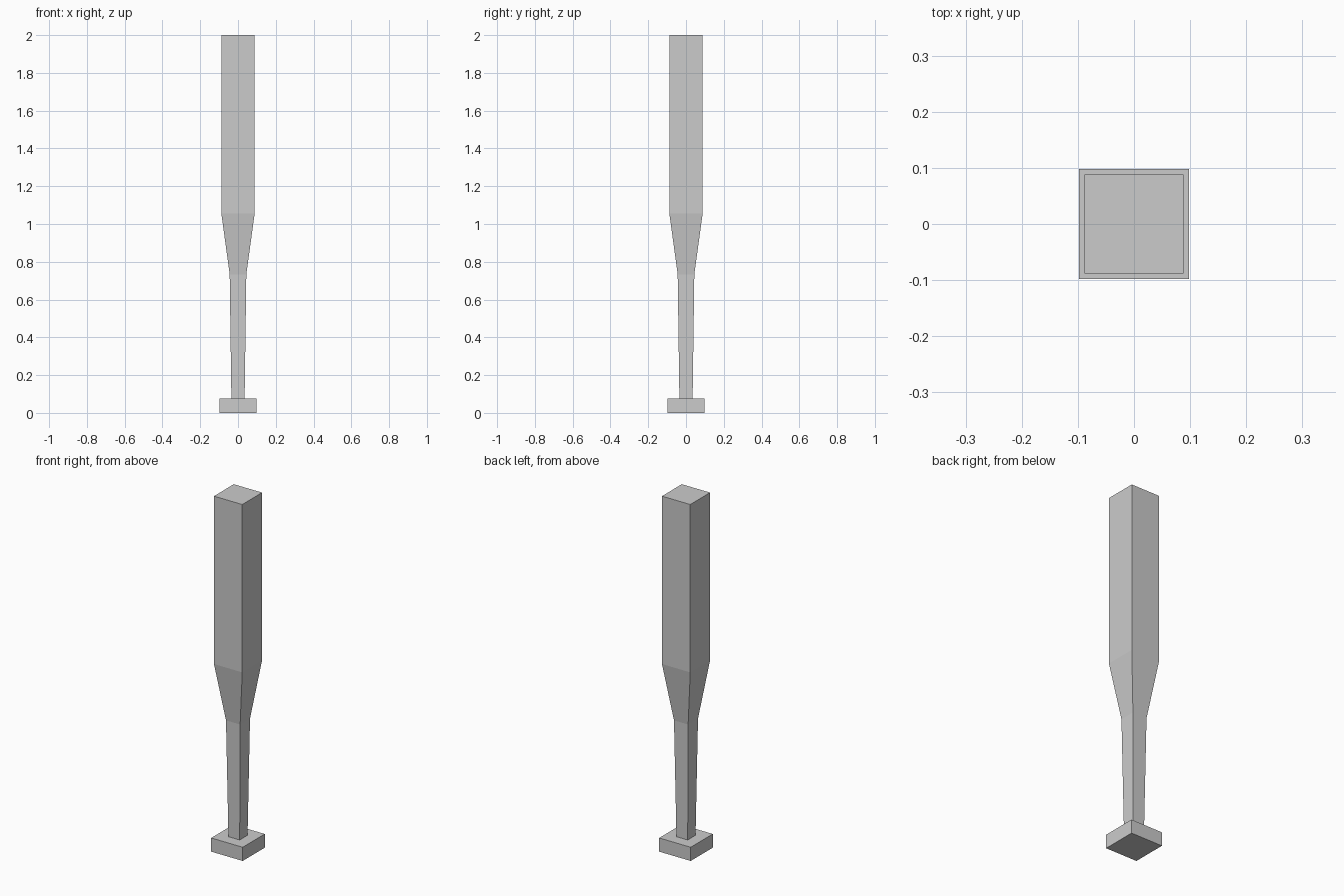
import bpy, bmesh

if "Cube" in bpy.data.objects:
    bpy.data.objects.remove(bpy.data.objects["Cube"])


def square_loft(name, rings):
    """Square-section solid through (z, half width) rings, capped at both ends."""
    bm = bmesh.new()
    loops = [[bm.verts.new((sx * h, sy * h, z))
              for sx, sy in ((-1, -1), (1, -1), (1, 1), (-1, 1))]
             for z, h in rings]
    for a, b in zip(loops, loops[1:]):
        for i in range(4):
            j = (i + 1) % 4
            bm.faces.new((a[i], a[j], b[j], b[i]))
    bm.faces.new(loops[0][::-1])
    bm.faces.new(loops[-1])
    mesh = bpy.data.meshes.new(name)
    bm.to_mesh(mesh)
    bm.free()
    obj = bpy.data.objects.new(name, mesh)
    bpy.context.collection.objects.link(obj)


# One continuous bat: knob, step in to the grip, taper, straight barrel
square_loft("bat", [
    (0.0, 0.098), (0.077, 0.098),    # knob
    (0.077, 0.035), (0.733, 0.044),  # grip
    (1.055, 0.088), (2.0, 0.088),    # taper and barrel
])
